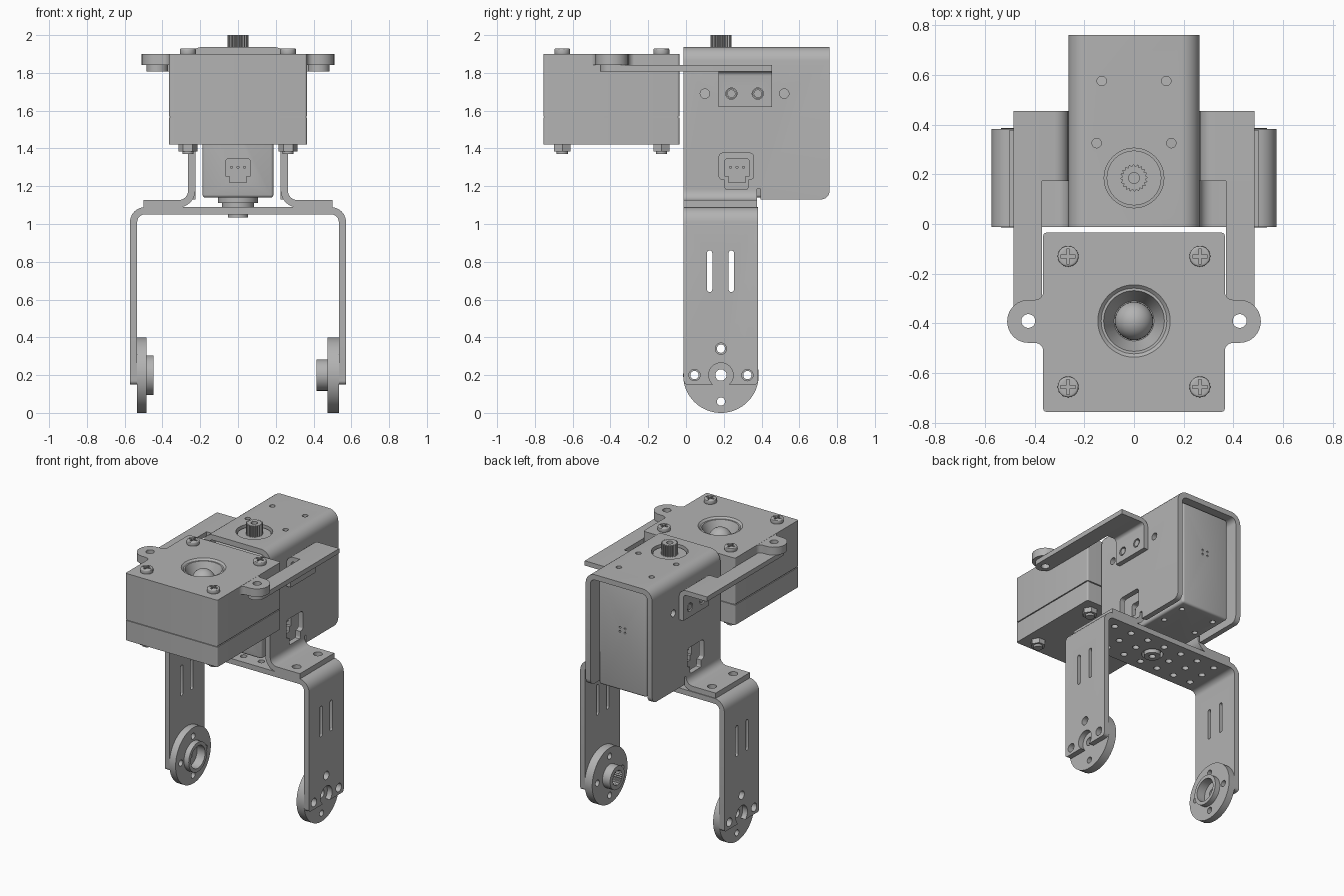
import bpy, bmesh, math
from mathutils import Vector, Matrix

if "Cube" in bpy.data.objects:
    bpy.data.objects.remove(bpy.data.objects["Cube"])

GREY = bpy.data.materials.new("plain_grey")
GREY.use_nodes = True
GREY.diffuse_color = (0.45, 0.45, 0.45, 1)
GREY.node_tree.nodes["Principled BSDF"].inputs["Base Color"].default_value = (0.45, 0.45, 0.45, 1)
AXES = {"x": lambda u, v, w: (w, u, v), "y": lambda u, v, w: (u, w, v), "z": lambda u, v, w: (u, v, w)}


def finish(name, bm):
    bmesh.ops.recalc_face_normals(bm, faces=bm.faces)
    mesh = bpy.data.meshes.new(name)
    bm.to_mesh(mesh)
    bm.free()
    mesh.materials.append(GREY)
    obj = bpy.data.objects.new(name, mesh)
    bpy.context.collection.objects.link(obj)
    return obj


def apply(obj, mod):
    bpy.context.view_layer.objects.active = obj
    bpy.ops.object.modifier_apply(modifier=mod.name)


def rounded(points, steps=7):
    """Outline whose points may carry a third value, the corner radius."""
    out, n = [], len(points)
    for i, pt in enumerate(points):
        p = Vector(pt[:2])
        if len(pt) == 2:
            out.append(p)
            continue
        a = (Vector(points[i - 1][:2]) - p).normalized()
        b = (Vector(points[(i + 1) % n][:2]) - p).normalized()
        half = a.angle(b) / 2
        centre = p + (a + b).normalized() * pt[2] / math.sin(half)
        start = p + a * pt[2] / math.tan(half) - centre
        end = p + b * pt[2] / math.tan(half) - centre
        turn = math.atan2(start.x * end.y - start.y * end.x, start.dot(end))
        for k in range(steps):
            out.append(centre + Matrix.Rotation(turn * k / (steps - 1), 2) @ start)
    return out


def prism(name, axis, points, lo, hi):
    bm = bmesh.new()
    outline = rounded(points)
    rings = [[bm.verts.new(AXES[axis](p[0], p[1], w)) for p in outline] for w in (lo, hi)]
    bm.faces.new(rings[0])
    bm.faces.new(rings[1])
    for i in range(len(outline)):
        bm.faces.new((rings[0][i - 1], rings[0][i], rings[1][i], rings[1][i - 1]))
    return finish(name, bm)


def rect(u0, u1, v0, v1, *r):
    return [(u0, v0, *r), (u1, v0, *r), (u1, v1, *r), (u0, v1, *r)]


def disc(name, axis, u, v, r, lo, hi, sides=32):
    pts = [(u + r * math.cos(math.tau * k / sides), v + r * math.sin(math.tau * k / sides)) for k in range(sides)]
    return prism(name, axis, pts, lo, hi)


def bent_sheet(name, path, y0, y1, thick):
    """Sheet metal: a rounded x-z path drawn along y and thickened."""
    bm = bmesh.new()
    pts = rounded(path)
    rows = [[bm.verts.new((p[0], y, p[1])) for p in pts] for y in (y0, y1)]
    for i in range(1, len(pts)):
        bm.faces.new((rows[0][i - 1], rows[0][i], rows[1][i], rows[1][i - 1]))
    obj = finish(name, bm)
    mod = obj.modifiers.new("thickness", "SOLIDIFY")
    mod.thickness, mod.offset, mod.use_even_offset = thick, 0, True
    apply(obj, mod)
    return obj


def cut(obj, *cutters, op="DIFFERENCE"):
    for c in cutters:
        mod = obj.modifiers.new("cut", "BOOLEAN")
        mod.operation, mod.solver, mod.object = op, "EXACT", c
        apply(obj, mod)
        bpy.data.objects.remove(c)


def drill(obj, axis, spots, r, lo, hi):
    cut(obj, *[disc("drill", axis, u, v, r, lo, hi, 20) for u, v in spots])


def soften(obj, width):
    mod = obj.modifiers.new("edges", "BEVEL")
    mod.width, mod.segments = width, 3
    apply(obj, mod)


AY = 0.185  # y of the main turning axis
HORN_HOLES = [(AY, 0.34), (AY, 0.06), (AY - 0.14, 0.2), (AY + 0.14, 0.2)]

# Lower fork bracket
fork = bent_sheet("fork_bracket", [(-0.553, 0.15), (-0.553, 1.07, 0.06), (0.553, 1.07, 0.06), (0.553, 0.15)],
                  -0.012, 0.382, 0.038)
cut(fork, prism("trim", "x", [(-0.012, 0.15, 0.02), (0.382, 0.15, 0.02), (0.382, 1.2), (-0.012, 1.2)], -1, 1),
    op="INTERSECT")
cut(fork, disc("bore", "x", AY, 0.2, 0.065, -1, 1),
    *[prism("slot", "x", rect(y - 0.014, y + 0.014, 0.64, 0.86, 0.0135), -1, 1) for y in (0.125, 0.24)])
drill(fork, "x", HORN_HOLES[:1] + HORN_HOLES[2:], 0.03, -1, 1)
cut(fork, disc("bore", "z", 0, AY, 0.07, 1, 1.2))
drill(fork, "z", [(x / 100, y) for x in (-42, -28, -14, 0, 14, 28, 42) for y in (0.065, AY, 0.305)
                  if not (x == 0 and y == AY)], 0.022, 1, 1.2)

# Round horns at the fork ends: hollow on one side, toothed on the other
for side, inner, hub_r, hub_end, bore in ((-1, 0.485, 0.105, 0.447, 0.08), (1, 0.475, 0.083, 0.415, 0.055)):
    label = "left" if side > 0 else "right"
    horn = disc(label + "_horn", "x", AY, 0.2, 0.2, side * inner, side * 0.534, 64)
    cut(horn, disc("hub", "x", AY, 0.2, hub_r, side * hub_end, side * (inner + 0.01), 48), op="UNION")
    teeth = [(AY + (bore - 0.006 * (k % 2)) * math.cos(k * math.tau / 48),
              0.2 + (bore - 0.006 * (k % 2)) * math.sin(k * math.tau / 48)) for k in range(48)]
    pocket = prism("pocket", "x", teeth, side * 0.3, side * 0.505) if side > 0 else \
        disc("pocket", "x", AY, 0.2, bore, side * 0.3, side * 0.51)
    cut(horn, pocket)
    drill(horn, "x", HORN_HOLES, 0.022, -1, 1)
    drill(horn, "x", [(AY, 0.2)], 0.03, -1, 1)

# Upper channel bracket around the motor
channel = bent_sheet("channel_bracket", [(-0.245, 1.1), (-0.245, 1.918, 0.055), (0.245, 1.918, 0.055), (0.245, 1.1)],
                     -0.012, 0.76, 0.038)
cut(channel, prism("trim", "x", [(-0.1, 1.185), (0.395, 1.185), (0.395, 1.13), (0.76, 1.13, 0.045),
                                 (0.76, 2), (-0.1, 2)], -1, 1), op="INTERSECT")
cut(channel, prism("window", "x", [(0.175, 1.24, 0.015), (0.205, 1.235), (0.205, 1.18, 0.02), (0.33, 1.18, 0.02),
                                   (0.33, 1.235), (0.358, 1.24, 0.015), (0.358, 1.375, 0.02), (0.175, 1.375, 0.02)],
                   -1, 1), disc("bore", "z", 0, AY, 0.12, 1.8, 2, 48))
drill(channel, "x", [(y, 1.69) for y in (0.1, 0.24, 0.38, 0.52)], 0.025, -1, 1)
drill(channel, "z", [(-0.13, 0.575), (0.13, 0.575), (-0.15, 0.325), (0.15, 0.325)], 0.019, 1.8, 2)

# Motor body with plug sockets
motor = prism("motor_body", "z", rect(-0.188, 0.188, 0.0, 0.72), 1.14, 1.89)
soften(motor, 0.015)


def socket(axis, c, lo, hi):
    return prism("socket", axis, [(c - 0.065, 1.255), (c - 0.045, 1.255), (c - 0.045, 1.22), (c + 0.045, 1.22),
                                  (c + 0.045, 1.255), (c + 0.065, 1.255), (c + 0.065, 1.345, 0.015),
                                  (c - 0.065, 1.345, 0.015)], lo, hi)


cut(motor, socket("y", 0, -0.1, 0.04), socket("x", 0.27, 0.15, 0.3), socket("x", 0.27, -0.3, -0.15))
for k in (-1, 0, 1):
    disc("front_socket_pin", "y", k * 0.035, 1.3, 0.008, 0.01, 0.05, 8)
    disc("side_socket_pin", "x", 0.27 + k * 0.035, 1.3, 0.008, 0.145, 0.18, 8)
    disc("side_socket_pin", "x", 0.27 + k * 0.035, 1.3, 0.008, -0.18, -0.145, 8)
drill(motor, "y", [(x, z) for x in (-0.02, 0.02) for z in (1.56, 1.59)], 0.007, 0.7, 0.8)
drill(motor, "z", [(x, y) for x in (-0.13, 0.13) for y in (0.46, 0.64)], 0.018, 1.1, 1.17)
disc("motor_collar", "z", 0, AY, 0.11, 1.88, 1.92, 48)
spline = [((0.055 - 0.008 * (k % 4 > 1)) * math.cos(k * math.tau / 80),
           AY + (0.055 - 0.008 * (k % 4 > 1)) * math.sin(k * math.tau / 80)) for k in range(80)]
shaft = prism("output_spline", "z", spline, 1.9, 2.0)
drill(shaft, "z", [(0, AY)], 0.022, 1.94, 2.1)
for r, lo, hi in ((0.106, 1.112, 1.145), (0.085, 1.09, 1.115)):
    disc("lower_boss", "z", 0, AY, r, lo, hi, 48)
pivot = disc("lower_pivot", "z", 0, AY, 0.054, 1.035, 1.1)
drill(pivot, "z", [(0, AY)], 0.022, 1.0, 1.07)

# Feet of the channel and the two side arms
for s in (-1, 1):
    label = "left" if s > 0 else "right"
    foot = bent_sheet(label + "_foot", [(s * 0.245, 1.185), (s * 0.245, 1.107, 0.07), (s * 0.5, 1.107)],
                      -0.012, 0.377, 0.038)
    drill(foot, "z", [(s * 0.42, 0.065), (s * 0.42, 0.305)], 0.03, 1, 1.2)
    tab = bent_sheet(label + "_arm_tab", [(s * 0.281, 1.62), (s * 0.281, 1.825, 0.04), (s * 0.485, 1.825)],
                     0.172, 0.455, 0.034)
    drill(tab, "x", [(0.24, 1.69), (0.38, 1.69)], 0.03, -1, 1)
    for y in (0.24, 0.38):
        disc(label + "_arm_rivet", "x", y, 1.69, 0.022, s * 0.19, s * 0.295, 20)
    arm = prism(label + "_arm", "z", [(s * 0.37, 0.172), (s * 0.37, -0.455, 0.056), (s * 0.485, -0.455, 0.056),
                                      (s * 0.485, 0.172)], 1.808, 1.842)
    ear = prism(label + "_ear", "z", [(s * 0.3, -0.25), (s * 0.364, -0.25), (s * 0.364, -0.305, 0.035),
                                      (s * 0.51, -0.305, 0.085), (s * 0.51, -0.478, 0.085),
                                      (s * 0.364, -0.478, 0.035), (s * 0.364, -0.53), (s * 0.3, -0.53)], 1.842, 1.899)
    for part in (arm, ear):
        drill(part, "z", [(s * 0.425, -0.39)], 0.028, 1.7, 2)

# Front housing in two halves
lid = prism("housing_upper", "z", rect(-0.365, 0.365, -0.755, -0.035, 0.012), 1.57, 1.9)
prism("housing_seam", "z", rect(-0.358, 0.358, -0.748, -0.042), 1.56, 1.575)
prism("housing_lower", "z", rect(-0.365, 0.365, -0.755, -0.035, 0.012), 1.42, 1.563)


def cone(name, r0, r1, z0, z1):
    bm = bmesh.new()
    place = Matrix.Translation((0, -0.39, (z0 + z1) / 2))
    bmesh.ops.create_cone(bm, cap_ends=True, segments=48, radius1=r0, radius2=r1, depth=z1 - z0, matrix=place)
    return finish(name, bm)


cut(lid, cone("rim", 0.132, 0.15, 1.888, 1.904), cone("funnel", 0.08, 0.125, 1.79, 1.895))
bm = bmesh.new()
bmesh.ops.create_uvsphere(bm, u_segments=32, v_segments=16, radius=0.077, matrix=Matrix.Translation((0, -0.39, 1.81)))
finish("sensor_dome", bm)

# Screws with crossed slots above, nuts below
for x in (-0.265, 0.265):
    for y in (-0.13, -0.655):
        screw = disc("screw_head", "z", x, y, 0.042, 1.895, 1.93, 28)
        soften(screw, 0.008)
        cut(screw, prism("slot", "z", rect(x - 0.03, x + 0.03, y - 0.006, y + 0.006), 1.912, 2),
            prism("slot", "z", rect(x - 0.006, x + 0.006, y - 0.03, y + 0.03), 1.912, 2))
        disc("nut", "z", x, y, 0.05, 1.385, 1.425, 6)
        disc("bolt_end", "z", x, y, 0.03, 1.37, 1.39, 20)

# Smooth round surfaces, sharp edges kept
for obj in bpy.context.collection.objects:
    obj.select_set(obj.type == "MESH")
bpy.ops.object.shade_smooth_by_angle(angle=math.radians(30))
